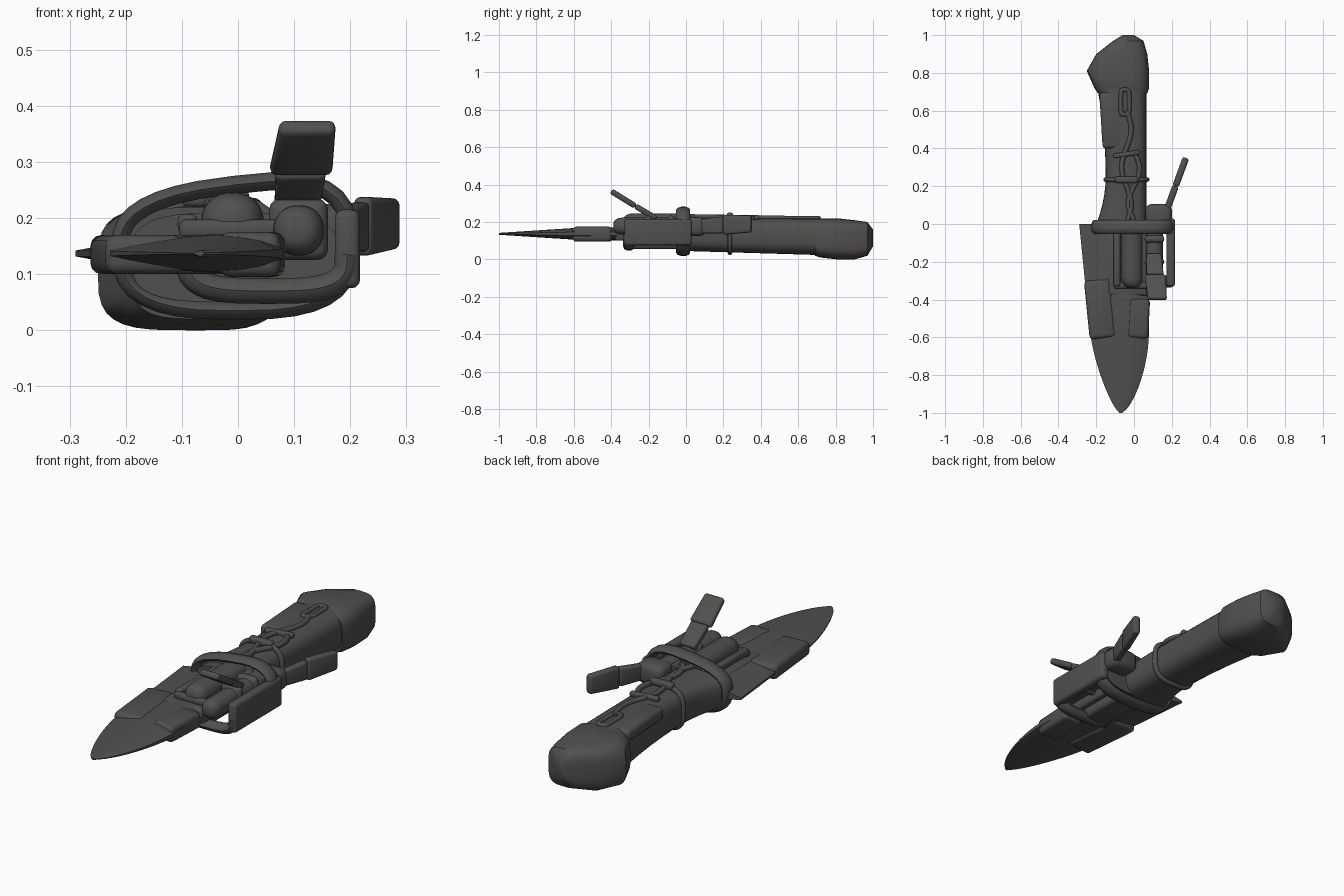
import bpy, bmesh, math
from mathutils import Vector, Matrix, Euler

cube = bpy.data.objects.get("Cube")
if cube:
    bpy.data.objects.remove(cube, do_unlink=True)

metal = bpy.data.materials.new("dark_metal")
metal.use_nodes = True
metal.diffuse_color = (0.085, 0.08, 0.075, 1)
metal.node_tree.nodes["Principled BSDF"].inputs["Base Color"].default_value = metal.diffuse_color


def finish(name, bm, bevel=0, angle=40):
    """Turn a bmesh into a shaded object, with optional rounded edges."""
    bmesh.ops.recalc_face_normals(bm, faces=bm.faces)
    if bevel:
        bmesh.ops.bevel(bm, geom=bm.edges[:], offset=bevel, segments=3,
                        profile=0.5, affect="EDGES", clamp_overlap=True)
    mesh = bpy.data.meshes.new(name)
    bm.to_mesh(mesh)
    bm.free()
    part = bpy.data.objects.new(name, mesh)
    bpy.context.collection.objects.link(part)
    mesh.materials.append(metal)
    bpy.ops.object.select_all(action="DESELECT")
    part.select_set(True)
    bpy.context.view_layer.objects.active = part
    bpy.ops.object.shade_smooth_by_angle(angle=math.radians(angle))


def skin(name, rings, **options):
    """Bridge matching rings of points and cap the ends."""
    bm = bmesh.new()
    rows = [[bm.verts.new(point) for point in ring] for ring in rings]
    count = len(rows[0])
    for near, far in zip(rows, rows[1:]):
        for i in range(count):
            j = (i + 1) % count
            bm.faces.new((near[i], near[j], far[j], far[i]))
    bm.faces.new(rows[0])
    bm.faces.new(rows[-1])
    finish(name, bm, **options)


def rounded(left, right, low, high, square, count=32):
    """Closed rounded outline that fills a rectangle."""
    outline = []
    for i in range(count):
        turn = math.tau * i / count
        c, s = math.cos(turn), math.sin(turn)
        u = math.copysign(abs(c) ** square, c)
        v = math.copysign(abs(s) ** square, s)
        outline.append(((left + right + u * (right - left)) / 2,
                        (low + high + v * (high - low)) / 2))
    return outline


def loft(name, stations, square):
    """Join rounded sections along y, each given as y, left, right, low, high."""
    skin(name, [[(x, y, z) for x, z in rounded(*box, square)] for y, *box in stations])


def block(name, centre, size, bevel, turn=0):
    """Box with soft edges, turned about z."""
    bm = bmesh.new()
    bmesh.ops.create_cube(bm, size=1, matrix=Matrix.LocRotScale(
        Vector(centre), Euler((0, 0, turn)), Vector(size)))
    finish(name, bm, bevel)


def tube(name, points, radius, closed=False, stretch=1):
    """Pipe through points; stretch widens it along y into a band."""
    curve = bpy.data.curves.new(name, "CURVE")
    curve.dimensions = "3D"
    curve.bevel_depth, curve.bevel_resolution = radius, 3
    curve.use_fill_caps = True
    spline = curve.splines.new("POLY")
    spline.points.add(len(points) - 1)
    for target, point in zip(spline.points, points):
        target.co = (*point, 1)
    spline.use_cyclic_u = closed
    path = bpy.data.objects.new(name + "_path", curve)
    bpy.context.collection.objects.link(path)
    graph = bpy.context.evaluated_depsgraph_get()
    bm = bmesh.new()
    bm.from_mesh(path.evaluated_get(graph).to_mesh())
    bpy.data.objects.remove(path, do_unlink=True)
    middle = points[0][1]
    for vert in bm.verts:
        vert.co.y = middle + (vert.co.y - middle) * stretch
    finish(name, bm)


def paddle(name, start, end, across, root, tip, thickness, bevel):
    """Flat bar whose half width changes from root to tip."""
    start, end, across = Vector(start), Vector(end), Vector(across)
    depth = (end - start).cross(across).normalized() * thickness / 2
    rings = []
    for point, half in ((start, root), (end, tip)):
        side = across * half
        rings.append([point + side + depth, point - side + depth,
                      point - side - depth, point + side - depth])
    skin(name, rings, bevel=bevel)


def barrel(name, x, z, radius, nose, back):
    """Cylinder along y with a domed nose."""
    stations = []
    for step in range(1, 7):
        angle = math.pi / 2 * step / 6
        r = radius * math.sin(angle) ** 0.7
        y = nose + radius * (1 - math.cos(angle))
        stations.append((y, x - r, x + r, z - r, z + r))
    stations.append((back, *stations[-1][1:]))
    loft(name, stations, 0.9)


def hose(name, x, sway, front, back, waves):
    """Wavy pipe lying along the top of the grip."""
    points = []
    for i in range(33):
        t = i / 32
        points.append((x + sway * math.sin(math.tau * waves * t),
                       front + (back - front) * t, 0.23 - 0.01 * t))
    tube(name, points, 0.013)


# Blade: an arched point, a slanting left edge and a swollen middle
def blade_ring(y):
    taper = max(math.sin(math.pi / 2 * min((y + 1) / 0.45, 1)), 0.01) ** 0.6
    centre = -0.07
    left = centre - (0.22 + 0.1 * y) * taper
    right = centre + 0.15 * taper
    thick = min(0.034, 0.005 + 0.065 * (y + 1))
    top, bottom = [], []
    for i in range(9):
        u = i / 8
        swell = thick * (0.15 + 0.85 * math.sin(math.pi * u ** 1.5) ** 0.6) if i < 8 else thick * 0.3
        x = left + (right - left) * u
        top.append((x, y, 0.137 + swell))
        bottom.append((x, y, 0.137 - swell))
    return top + bottom[::-1]

skin("blade", [blade_ring((i / 24) ** 1.6 - 1) for i in range(25)])

# Raised cheeks on both edges of the blade, and its root
block("left_cheek", (-0.18, -0.45, 0.135), (0.14, 0.31, 0.07), 0.02, 0.1)
block("right_cheek", (0.025, -0.5, 0.135), (0.11, 0.21, 0.08), 0.02, -0.05)
block("blade_root", (-0.03, -0.2, 0.135), (0.22, 0.36, 0.07), 0.015)

# Grip narrows at a waist behind the guard
WAIST = 0.25

def grip_station(y):
    flare = 0.2 if y > WAIST else 0.8
    return y, -0.15 - flare * (y - WAIST) ** 2, 0.065, 0.045 - 0.03 * y, 0.22

loft("grip", [grip_station(i / 20) for i in range(16)], 0.65)
block("grip_panel", (-0.12, 0.55, 0.19), (0.11, 0.3, 0.06), 0.02, 0.06)

# Pommel bulges to the right-hand side, then slopes to a blunt end
loft("pommel", [(0.69, -0.19, 0.07, 0.02, 0.21),
                (0.72, -0.21, 0.08, 0.01, 0.22),
                (0.81, -0.25, 0.08, 0, 0.22),
                (0.9, -0.2, 0.07, 0, 0.21),
                (0.97, -0.11, 0.05, 0.02, 0.2),
                (1, -0.06, 0, 0.07, 0.16)], 0.55)

# Collar round the waist
tube("grip_collar", [(x, 0.235, z) for x, z in rounded(-0.15, 0.07, 0.035, 0.23, 0.65)],
     0.012, closed=True)

# Guard: a wide band, its arch leaning up over the mechanism
tube("guard_band", [(x, -0.015, z + max(z - 0.14, 0) * x)
                    for x, z in rounded(-0.21, 0.2, 0.035, 0.26, 0.7)],
     0.017, closed=True, stretch=2.2)
loft("guard_core", [(y, -0.19, 0.18, 0.05, 0.21) for y in (-0.05, 0.02)], 0.6)

# Cage round the mechanism
hoop = rounded(-0.09, 0.195, 0.07, 0.2, 0.6)
tube("cage_hoop", [(x, -0.305, z) for x, z in hoop[len(hoop) // 2:] + hoop[:1]],
     0.024, stretch=1.3)
block("cage_wall", (0.195, -0.15, 0.145), (0.045, 0.36, 0.14), 0.015)
block("cage_floor", (-0.01, -0.16, 0.085), (0.13, 0.3, 0.06), 0.02)
block("cage_rail", (-0.09, -0.16, 0.19), (0.035, 0.34, 0.035), 0.012)
block("cage_bar", (-0.01, -0.325, 0.18), (0.19, 0.035, 0.035), 0.012)

# Two barrels, the bands on the smaller one, and the block behind it
barrel("main_barrel", -0.01, 0.19, 0.056, -0.34, 0)
barrel("side_barrel", 0.108, 0.178, 0.045, -0.39, 0.05)
for label, y in (("front", -0.2), ("rear", -0.08)):
    block(label + "_barrel_band", (0.108, y, 0.18), (0.105, 0.04, 0.11), 0.03)
block("hammer_block", (0.13, 0.05, 0.175), (0.14, 0.11, 0.1), 0.03)

# Raised lever: a narrow stem and a wider thumb plate
bend, thumb = (0.112, -0.27, 0.285), (0.124, -0.4, 0.365)
paddle("lever_stem", (0.105, -0.16, 0.22), bend, (1, 0, 0), 0.04, 0.045, 0.03, 0.01)
paddle("lever_plate", bend, thumb, (1, 0, 0), 0.056, 0.05, 0.03, 0.012)

# Trigger lever: swept back and outward, deeper toward its end
knee = (0.22, 0.2, 0.185)
paddle("trigger_stem", (0.165, 0.05, 0.175), knee, (0, 0, 1), 0.035, 0.045, 0.035, 0.01)
paddle("trigger_plate", knee, (0.275, 0.35, 0.19), (0, 0, 1), 0.053, 0.045, 0.035, 0.012)

# Hoses and fittings along the top of the grip
hose("long_hose", -0.04, 0.025, 0, 0.6, 1.5)
hose("short_hose", 0, -0.03, 0.02, 0.38, 1)
tube("cable_loop", [(x, y, 0.22) for x, y in rounded(-0.07, -0.025, 0.58, 0.71, 0.4)],
     0.012, closed=True)
block("hose_bracket", (-0.04, 0.37, 0.225), (0.14, 0.025, 0.025), 0.008, 0.15)
block("collar_clasp", (-0.04, 0.235, 0.235), (0.12, 0.035, 0.03), 0.01)
